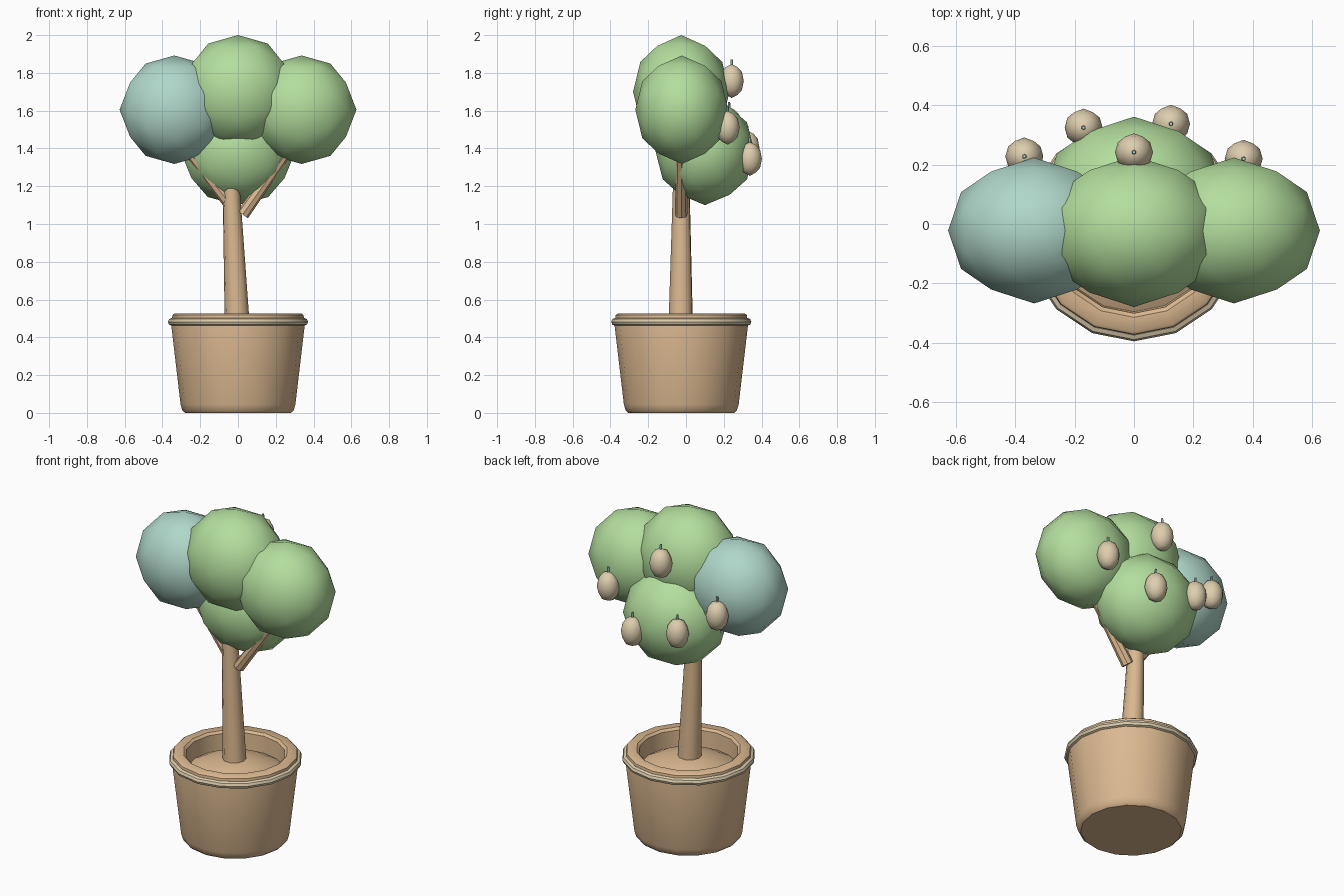
import bpy, bmesh, math
from mathutils import Vector

if "Cube" in bpy.data.objects:
    bpy.data.objects.remove(bpy.data.objects["Cube"])


def material(name, rgb):
    m = bpy.data.materials.new(name)
    lin = [((c / 255 + 0.055) / 1.055) ** 2.4 for c in rgb]
    m.diffuse_color = (*lin, 1)
    m.use_nodes = True
    m.node_tree.nodes["Principled BSDF"].inputs["Base Color"].default_value = m.diffuse_color
    return m


TAN = material("clay tan", (219, 184, 144))
BEIGE = material("pale beige", (222, 206, 174))
GREEN = material("leaf green", (179, 222, 157))
TEAL = material("pale teal", (176, 215, 202))
CY = -0.025  # y of the pot axis


def finish(name, bm, mat, angle=40):
    bmesh.ops.recalc_face_normals(bm, faces=bm.faces)
    me = bpy.data.meshes.new(name)
    bm.to_mesh(me)
    bm.free()
    ob = bpy.data.objects.new(name, me)
    bpy.context.collection.objects.link(ob)
    me.materials.append(mat)
    bpy.ops.object.select_all(action='DESELECT')
    ob.select_set(True)
    bpy.context.view_layer.objects.active = ob
    bpy.ops.object.shade_smooth_by_angle(angle=math.radians(angle))
    return ob


def lathe(name, profile, mat, closed=False, sides=16):
    """Spin an (r, z) profile about the pot axis."""
    bm = bmesh.new()
    vs = [bm.verts.new((r, CY, z)) for r, z in profile]
    pairs = list(zip(vs, vs[1:])) + ([(vs[-1], vs[0])] if closed else [])
    edges = [bm.edges.new(p) for p in pairs]
    bmesh.ops.spin(bm, geom=vs + edges, cent=(0, CY, 0), axis=(0, 0, 1),
                   angle=math.tau, steps=sides)
    bmesh.ops.remove_doubles(bm, verts=bm.verts, dist=1e-4)
    return finish(name, bm, mat)


def blob(name, centre, radii, mat):
    """Axis-aligned icosahedron, subdivided once and scaled to an ellipsoid."""
    bm = bmesh.new()
    t = (1 + 5 ** 0.5) / 2
    for a in (-1, 1):
        for b in (-t, t):
            for co in ((a, 0, b), (0, b, a), (b, a, 0)):
                bm.verts.new(co)
    bmesh.ops.convex_hull(bm, input=bm.verts)
    bmesh.ops.subdivide_edges(bm, edges=bm.edges, cuts=1, use_grid_fill=True)
    for v in bm.verts:
        n = v.co.normalized()
        v.co = Vector(centre) + Vector(n[i] * radii[i] for i in range(3))
    return finish(name, bm, mat, 80)


def limb(name, a, b, ra, rb, mat, sides=10):
    """Tapered cylinder from a to b."""
    a, b = Vector(a), Vector(b)
    bm = bmesh.new()
    bmesh.ops.create_cone(bm, cap_ends=True, segments=sides, radius1=ra,
                          radius2=rb, depth=(b - a).length)
    q = (b - a).to_track_quat('Z', 'Y')
    for v in bm.verts:
        v.co = q @ v.co + (a + b) / 2
    return finish(name, bm, mat)


# Pot with hollow rim, domed soil and a rounded band
lathe("pot", [(0, 0), (0.28, 0), (0.294, 0.012), (0.304, 0.045), (0.354, 0.47),
              (0.347, 0.518), (0.338, 0.525), (0.29, 0.525), (0.276, 0.512),
              (0.27, 0.39)], TAN)
lathe("soil", [(0, 0.49), (0.1, 0.48), (0.2, 0.45), (0.275, 0.41)], TAN)
lathe("pot_band", [(0.35 + 0.021 * math.cos(i * math.tau / 8),
                    0.482 + 0.021 * math.sin(i * math.tau / 8))
                   for i in range(8)], BEIGE, closed=True)

# Trunk and branches
limb("trunk", (-0.003, -0.028, 0.44), (-0.038, -0.025, 1.24), 0.067, 0.044, TAN)
limb("right_branch", (0.025, CY, 1.05), (0.28, CY, 1.41), 0.034, 0.026, TAN, 8)
limb("left_branch", (-0.03, CY, 1.09), (-0.28, CY, 1.41), 0.034, 0.026, TAN, 8)

# Foliage balls
blob("right_foliage", (0.337, -0.022, 1.605), (0.29, 0.246, 0.287), GREEN)
blob("left_foliage", (-0.337, -0.022, 1.605), (0.29, 0.246, 0.287), TEAL)
blob("top_foliage", (0, -0.025, 1.70), (0.30, 0.255, 0.30), GREEN)
blob("lower_foliage", (0, 0.10, 1.387), (0.305, 0.262, 0.287), GREEN)

# Fruits with little stems on the back
for i, (x, y, z) in enumerate([(0, 0.242, 1.757), (0.37, 0.22, 1.51),
                               (-0.37, 0.228, 1.53), (0.125, 0.338, 1.345),
                               (-0.17, 0.325, 1.405)], 1):
    blob(f"fruit_{i}", (x, y, z), (0.064, 0.064, 0.09), BEIGE)
    limb(f"fruit_stem_{i}", (x, y, z + 0.08), (x, y, z + 0.115),
         0.008, 0.006, TEAL, 6)
